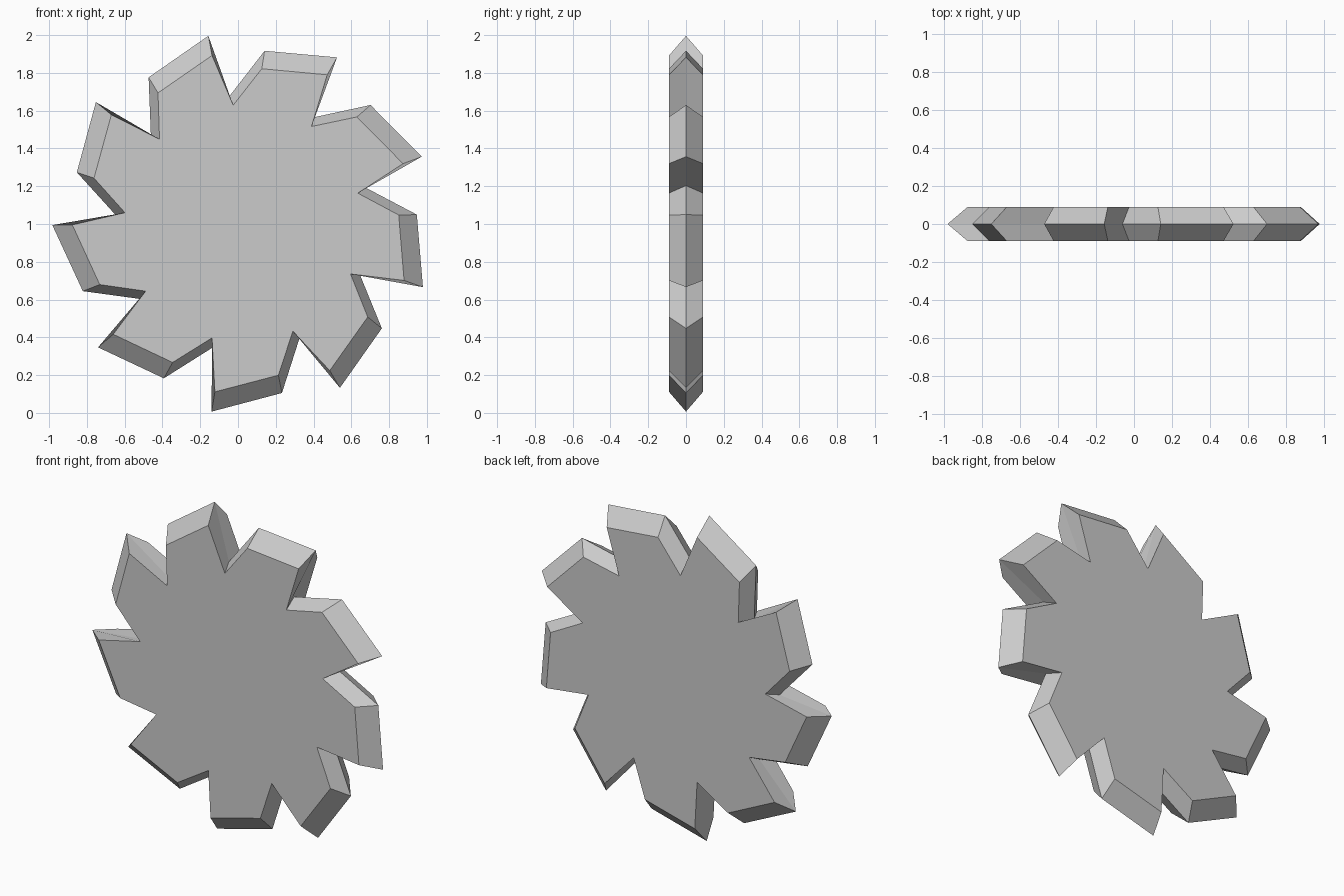
import bpy, bmesh
from math import cos, sin, radians

if "Cube" in bpy.data.objects:
    bpy.data.objects.remove(bpy.data.objects["Cube"])

TEETH, HALF = 9, 0.09
CX, CZ, PHASE = 0.027, 1.003, 20.5

# One tooth as (angle offset, radius): notch, tip, heel
FACE = [(-5.7, 0.628), (0.0, 0.904), (22.6, 0.825)]
RIM = [(-2.8, 0.659), (0.0, 1.010), (22.4, 0.921)]


def ring(bm, tooth, y):
    verts = []
    for i in range(TEETH):
        for off, r in tooth:
            a = radians(PHASE + i * 360 / TEETH + off)
            verts.append(bm.verts.new((CX + r * cos(a), y, CZ + r * sin(a))))
    return verts


# Toothed blade: flat front and back outlines bevelled out to a sharp middle rim
bm = bmesh.new()
front, rim, back = ring(bm, FACE, -HALF), ring(bm, RIM, 0), ring(bm, FACE, HALF)
n = len(front)
for a, b in ((front, rim), (rim, back)):
    for i in range(n):
        j = (i + 1) % n
        bm.faces.new((a[i], a[j], b[j], b[i]))
bm.faces.new(front)
bm.faces.new(back)
bmesh.ops.recalc_face_normals(bm, faces=bm.faces)

mesh = bpy.data.meshes.new("toothed_blade")
bm.to_mesh(mesh)
bm.free()
bpy.context.collection.objects.link(bpy.data.objects.new("toothed_blade", mesh))
